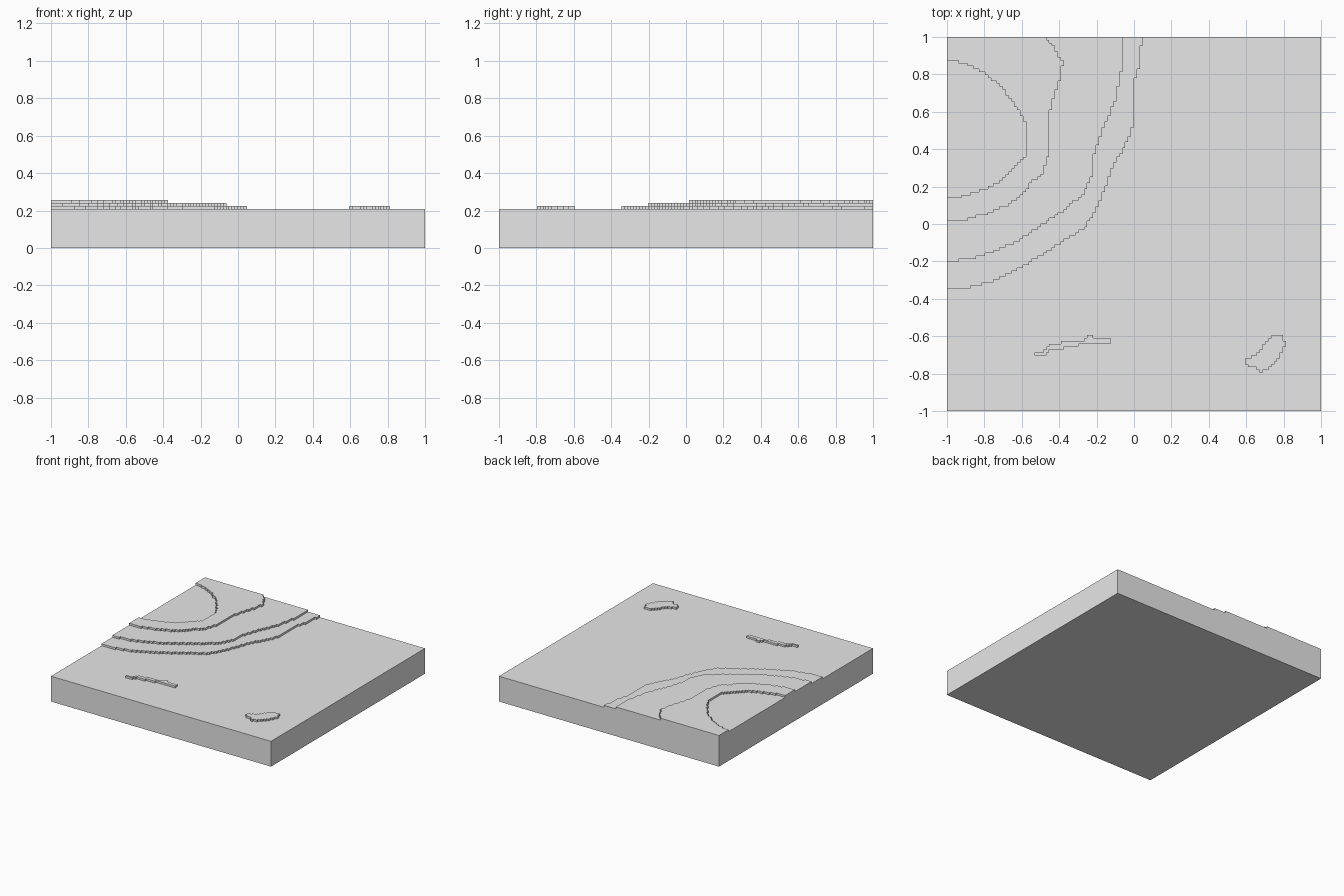
import bpy
import bmesh
import math

default_cube = bpy.data.objects.get("Cube")
if default_cube:
    bpy.data.objects.remove(default_cube, do_unlink=True)

CELLS = 128          # raster resolution of the stepped outlines
BASE_TOP = 0.208
STEP = 0.016

grey = bpy.data.materials.new("plain grey")
grey.use_nodes = True
colour = (0.8, 0.8, 0.8, 1)
grey.diffuse_color = colour
for node in grey.node_tree.nodes:
    if node.type == 'BSDF_PRINCIPLED':
        node.inputs["Base Color"].default_value = colour


def inside(x, y, outline):
    """Even-odd test of a point against a closed outline."""
    result = False
    previous = outline[-1]
    for current in outline:
        (ax, ay), (bx, by) = previous, current
        if (ay > y) != (by > y) and x < ax + (y - ay) * (bx - ax) / (by - ay):
            result = not result
        previous = current
    return result


def finish(name, bm):
    """Turn a bmesh into a flat shaded grey object."""
    bmesh.ops.recalc_face_normals(bm, faces=bm.faces[:])
    mesh = bpy.data.meshes.new(name)
    bm.to_mesh(mesh)
    bm.free()
    mesh.materials.append(grey)
    obj = bpy.data.objects.new(name, mesh)
    bpy.context.scene.collection.objects.link(obj)
    return obj


def layer(name, outline, level):
    """One contour layer with a rasterised edge, resting on the level below."""
    outline = [(x / 100, y / 100) for x, y in outline]
    bm = bmesh.new()
    bmesh.ops.create_grid(bm, x_segments=CELLS, y_segments=CELLS, size=1)
    outside = []
    for face in bm.faces:
        centre = face.calc_center_median()
        if not inside(centre.x, centre.y, outline):
            outside.append(face)
    bmesh.ops.delete(bm, geom=outside, context='FACES')
    bmesh.ops.dissolve_limit(bm, angle_limit=math.radians(1),
                             verts=bm.verts[:], edges=bm.edges[:])
    bottom = BASE_TOP + (level - 1) * STEP
    for vert in bm.verts:
        vert.co.z = bottom
    extruded = bmesh.ops.extrude_face_region(bm, geom=bm.faces[:])
    for item in extruded["geom"]:
        if isinstance(item, bmesh.types.BMVert):
            item.co.z = bottom + STEP
    return finish(name, bm)


# Square slab under the terrain
slab = bmesh.new()
bmesh.ops.create_cube(slab, size=1)
for vert in slab.verts:
    vert.co.x *= 2
    vert.co.y *= 2
    vert.co.z = (vert.co.z + 0.5) * BASE_TOP
finish("base_slab", slab)

# Contour lines in hundredths, running from the right edge to the back edge
corner = [(-100, 100)]
low_line = [(-100, -34.5), (-89, -34), (-74, -30), (-60, -23), (-50, -17),
            (-38, -9), (-26, -2), (-20, 8), (-15, 20), (-11, 31), (-3, 45),
            (0, 54), (0.5, 78), (3, 84), (4, 97), (5, 100)]
middle_line = [(-100, -20), (-88, -19), (-75, -15), (-60, -8), (-50, -1),
               (-38, 7), (-27, 16), (-22, 27), (-21, 39), (-16, 52),
               (-10, 66), (-7, 82), (-6, 100)]
rim_line = [(-100, 1), (-90, 2), (-80, 5), (-68, 10), (-60, 15), (-56, 21),
            (-49, 27), (-45, 40), (-44.5, 63), (-42, 70), (-39, 80),
            (-38, 87), (-42, 93), (-45, 98), (-49, 100)]
basin_line = [(-100, 15), (-96, 14), (-85, 17), (-76, 20), (-67, 27),
              (-58.5, 36), (-58, 54), (-65, 66), (-73, 75), (-82, 82),
              (-92, 86.5), (-100, 88)]

# Hillside terraces; the top one curves around a sunken basin
layer("lower_terrace", low_line + corner, 1)
layer("middle_terrace", middle_line + corner, 2)
layer("upper_rim", rim_line + corner + basin_line[::-1], 3)

# Two small rises on the plain
layer("round_rise", [(60, -72), (60, -75.5), (65, -77), (68, -79), (73, -76.5),
                     (78, -71), (79.5, -66), (82, -64), (79, -60), (74, -60),
                     (70, -64), (66, -69)], 1)
layer("long_rise", [(-54, -68), (-52, -70.5), (-48, -70), (-45, -68), (-35, -66),
                    (-27, -64), (-13, -64), (-12, -61.5), (-20, -61.5), (-22, -60),
                    (-25, -60), (-26, -62), (-33, -63), (-35, -62), (-38, -63),
                    (-46, -65), (-48, -68)], 1)
